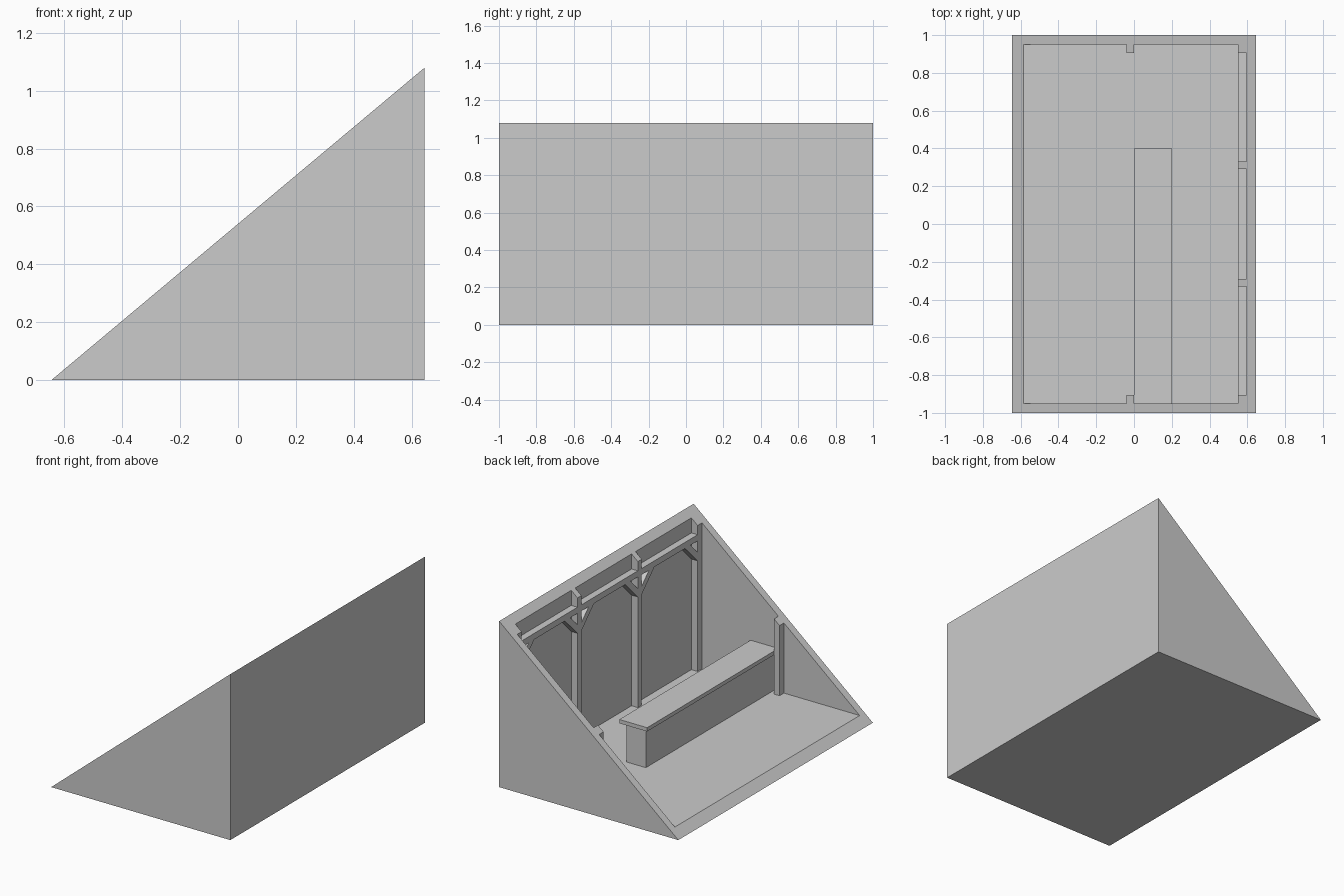
import bpy
import bmesh
from mathutils import Vector

if "Cube" in bpy.data.objects:
    bpy.data.objects.remove(bpy.data.objects["Cube"], do_unlink=True)

HALF_X, HEIGHT = 0.645, 1.08
FLOOR, WALL_X, WALL_Y = 0.05, 0.595, 0.95
POST_X = 0.55               # front plane of the timber frame
BEAM_LOW, BEAM_TOP = 0.90, 0.94

grey = bpy.data.materials.new("plain_grey")
grey.use_nodes = True
grey.diffuse_color = (0.6, 0.6, 0.6, 1)
grey.node_tree.nodes["Principled BSDF"].inputs["Base Color"].default_value = (0.6, 0.6, 0.6, 1)


def slope(x):
    """Height of the slanted opening at x."""
    return (x + HALF_X) * HEIGHT / (2 * HALF_X)


def prism(name, outline, offset):
    """Extrude a flat outline of 3D points by an offset."""
    bm = bmesh.new()
    face = bm.faces.new([bm.verts.new(p) for p in outline])
    result = bmesh.ops.extrude_face_region(bm, geom=[face])
    moved = [g for g in result["geom"] if isinstance(g, bmesh.types.BMVert)]
    bmesh.ops.translate(bm, verts=moved, vec=Vector(offset))
    bmesh.ops.recalc_face_normals(bm, faces=bm.faces)
    mesh = bpy.data.meshes.new(name)
    bm.to_mesh(mesh)
    bm.free()
    mesh.materials.append(grey)
    obj = bpy.data.objects.new(name, mesh)
    bpy.context.collection.objects.link(obj)
    return obj


def box(name, x0, x1, y0, y1, z0, z1):
    return prism(name, [(x0, y0, z0), (x1, y0, z0), (x1, y0, z1), (x0, y0, z1)],
                 (0, y1 - y0, 0))


def post(name, x0, x1, y0, y1):
    """Upright whose top is trimmed to the slanted opening."""
    prism(name, [(x0, y0, FLOOR), (x1, y0, FLOOR), (x1, y0, slope(x1)), (x0, y0, slope(x0))],
          (0, y1 - y0, 0))


# Wedge-shaped room, hollowed from the slanted side
shell = prism("room_shell", [(-HALF_X, -1, 0), (HALF_X, -1, 0), (HALF_X, -1, HEIGHT)], (0, 2, 0))
cutter = box("room_cutter", -0.9, WALL_X, -WALL_Y, WALL_Y, FLOOR, 1.5)
cutter.hide_render = True
cut = shell.modifiers.new("hollow", 'BOOLEAN')
cut.operation = 'DIFFERENCE'
cut.solver = 'EXACT'
cut.object = cutter
bpy.context.view_layer.objects.active = shell
bpy.ops.object.modifier_apply(modifier=cut.name)
bpy.data.objects.remove(cutter, do_unlink=True)

# Tall wall posts and the rail across them
spans = [(-0.95, -0.905), (-0.33, -0.29), (0.29, 0.33), (0.905, 0.95)]
for i, (y0, y1) in enumerate(spans):
    post(f"wall_post_{i + 1}", POST_X, WALL_X, y0, y1)
box("wall_rail", POST_X, WALL_X, -WALL_Y, WALL_Y, BEAM_LOW, BEAM_TOP)

# Diagonal braces in both upper corners of every bay
REACH, INNER = 0.13, 0.075
for i in range(len(spans) - 1):
    for side, y, d in (("a", spans[i][1], 1), ("b", spans[i + 1][0], -1)):
        prism(f"brace_{i + 1}{side}",
              [(POST_X, y, BEAM_LOW - REACH), (POST_X, y + d * REACH, BEAM_LOW),
               (POST_X, y + d * INNER, BEAM_LOW), (POST_X, y, BEAM_LOW - INNER)],
              (WALL_X - POST_X, 0, 0))

# Short posts on the end walls
post("front_end_post", -0.04, 0, -0.95, -0.905)
post("back_end_post", -0.04, 0, 0.905, 0.95)

# Long counter running from the front end wall
box("counter_base", 0.03, 0.17, -WALL_Y, 0.37, FLOOR, 0.305)
box("counter_top", 0, 0.2, -WALL_Y, 0.4, 0.305, 0.33)
